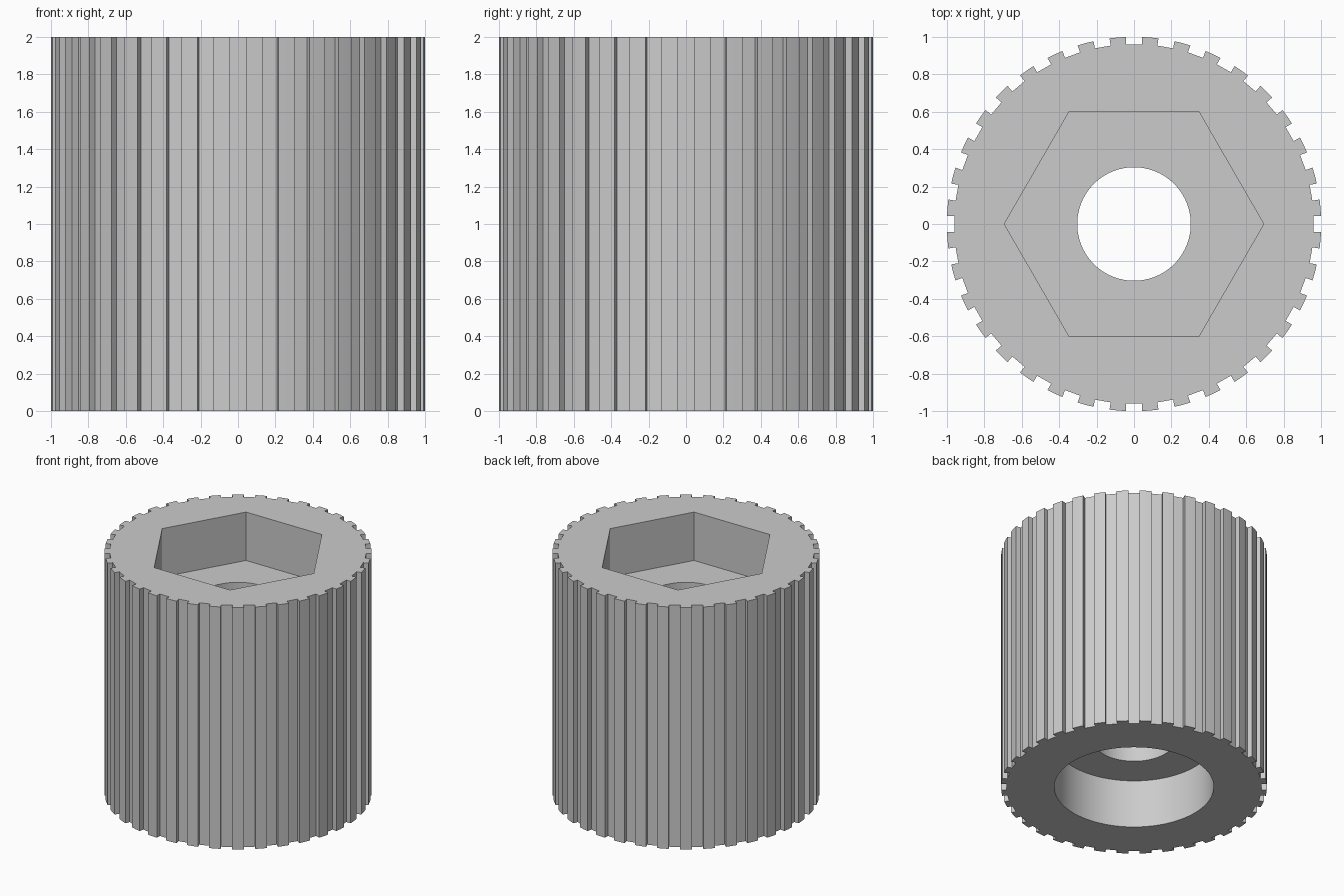
import bpy
import bmesh
from math import sin, cos, asin, sqrt, pi, radians

default = bpy.data.objects.get("Cube")
if default:
    bpy.data.objects.remove(default)

HEIGHT = 2.0
RADIUS = 1.0
GROOVES = 36
GROOVE_HALF = 0.043
GROOVE_FLOOR = 0.96

grey = bpy.data.materials.new("light grey")
grey.use_nodes = True
colour = (0.6, 0.6, 0.6, 1)
grey.diffuse_color = colour
grey.node_tree.nodes["Principled BSDF"].inputs["Base Color"].default_value = colour


def prism(name, outline, z0, z1):
    """Extrude a flat outline from z0 up to z1."""
    bm = bmesh.new()
    base = bm.faces.new([bm.verts.new((x, y, z0)) for x, y in outline])
    top = bmesh.ops.extrude_face_region(bm, geom=[base], use_keep_orig=True)
    verts = [g for g in top["geom"] if isinstance(g, bmesh.types.BMVert)]
    bmesh.ops.translate(bm, verts=verts, vec=(0, 0, z1 - z0))
    bmesh.ops.recalc_face_normals(bm, faces=bm.faces)
    mesh = bpy.data.meshes.new(name)
    bm.to_mesh(mesh)
    bm.free()
    mesh.materials.append(grey)
    obj = bpy.data.objects.new(name, mesh)
    bpy.context.collection.objects.link(obj)
    return obj


def ring(radius, sides):
    return [(radius * cos(2 * pi * i / sides), radius * sin(2 * pi * i / sides))
            for i in range(sides)]


# Grooved outline: parallel-sided slots around the rim
outline = []
rim = sqrt(RADIUS ** 2 - GROOVE_HALF ** 2)
for i in range(GROOVES):
    a = 2 * pi * i / GROOVES
    for r, t in ((rim, -GROOVE_HALF), (GROOVE_FLOOR, -GROOVE_HALF),
                 (GROOVE_FLOOR, GROOVE_HALF), (rim, GROOVE_HALF)):
        outline.append((r * cos(a) - t * sin(a), r * sin(a) + t * cos(a)))
    # crown of the tooth between two slots
    mid = a + pi / GROOVES
    outline.append((RADIUS * cos(mid), RADIUS * sin(mid)))
body = prism("knurled_body", outline, 0, HEIGHT)

# Hexagonal socket, through hole and round counterbore
cutters = [
    prism("hex_socket_cutter", ring(0.6 / cos(pi / 6), 6), 1.6, 2.2),
    prism("through_hole_cutter", ring(0.303, 96), -0.2, 2.2),
    prism("counterbore_cutter", ring(0.6, 96), -0.2, 0.4),
]
bpy.ops.object.select_all(action="DESELECT")
bpy.context.view_layer.objects.active = body
body.select_set(True)
for cutter in cutters:
    cutter.hide_render = True
    mod = body.modifiers.new(cutter.name, "BOOLEAN")
    mod.operation = "DIFFERENCE"
    mod.solver = "EXACT"
    mod.object = cutter
    bpy.ops.object.modifier_apply(modifier=mod.name)
    bpy.data.objects.remove(cutter)

# Smooth bores, crisp edges everywhere else
bpy.ops.object.shade_smooth_by_angle(angle=radians(30))
